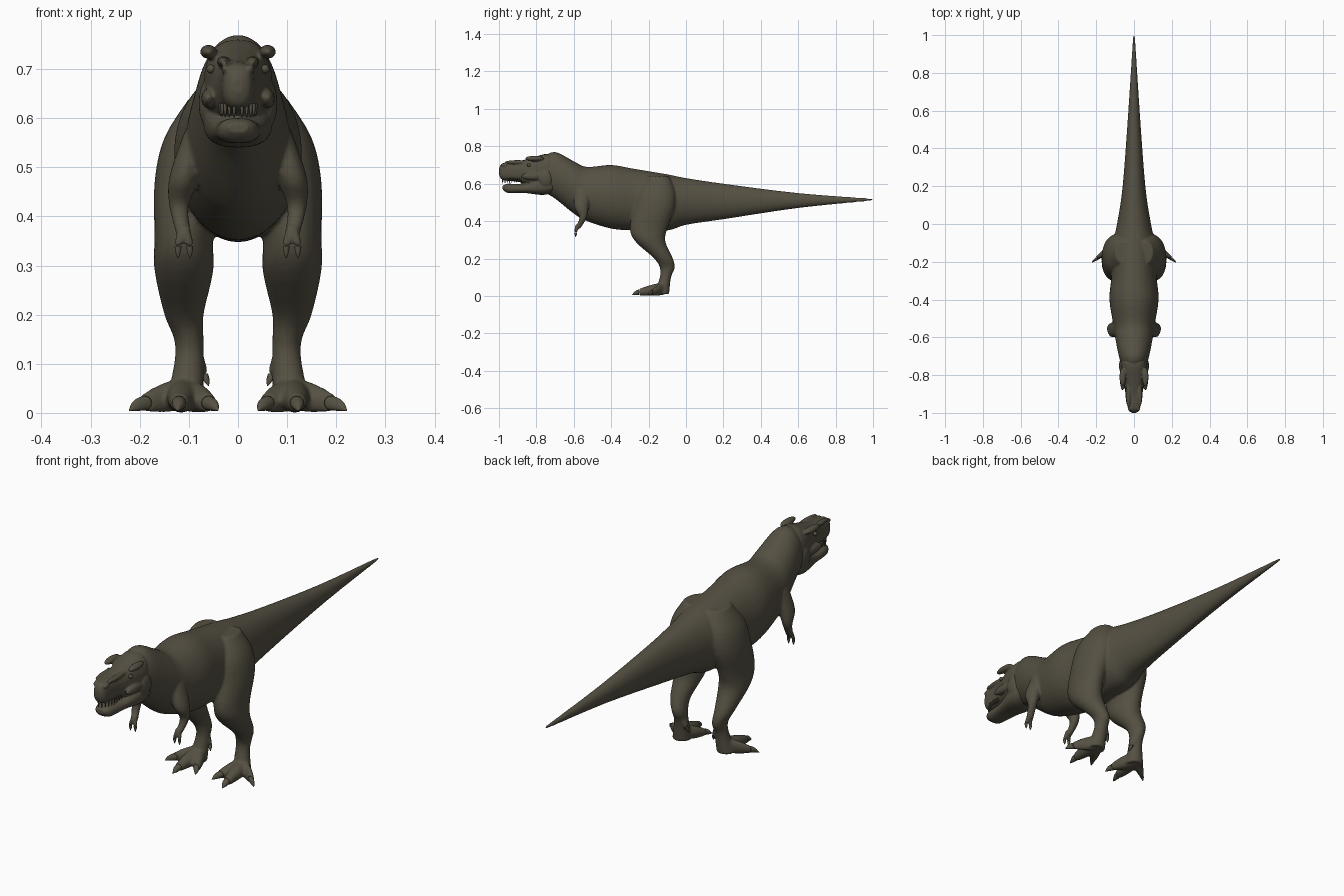
import bpy, bmesh, math
from mathutils import Matrix, Vector

default_cube = bpy.data.objects.get("Cube")
if default_cube:
    bpy.data.objects.remove(default_cube, do_unlink=True)

# One dull brown hide colour for everything
hide_colour = (0.09, 0.08, 0.055, 1)
hide = bpy.data.materials.new("brown hide")
hide.use_nodes = True
hide.diffuse_color = hide_colour
shader = hide.node_tree.nodes["Principled BSDF"]
shader.inputs["Base Color"].default_value = hide_colour
shader.inputs["Roughness"].default_value = 0.8


def spline(rows, steps=4):
    """Catmull-Rom resampling of section rows."""
    rows = [Vector(row) for row in rows]
    padded = [rows[0], *rows, rows[-1]]
    smooth = []
    for before, start, end, after in zip(padded, padded[1:], padded[2:], padded[3:]):
        leave, arrive = (end - before) / 2, (after - start) / 2
        for step in range(steps):
            t = step / steps
            ease = t * t * (3 - 2 * t)
            smooth.append(start.lerp(end, ease)
                          + leave * t * (1 - t) ** 2
                          - arrive * t * t * (1 - t))
    return smooth + [rows[-1]]


def signed_power(value, power):
    return math.copysign(abs(value) ** power, value)


def loft(bm, rows, along="y", side=1, power=1.0, segments=24):
    """Closed tube through rows of (x, y, z, half width, half depth)."""
    depth_axis = Vector((0, 0, 1)) if along == "y" else Vector((0, 1, 0))
    width_axis = Vector((1, 0, 0))
    rings = []
    for x, y, z, half_width, half_depth in spline(rows):
        ring = []
        for k in range(segments):
            angle = math.tau * k / segments
            across = signed_power(math.cos(angle), power) * half_width
            deep = signed_power(math.sin(angle), power) * half_depth
            centre = Vector((side * x, y, z))
            ring.append(bm.verts.new(centre + width_axis * across + depth_axis * deep))
        rings.append(ring)
    faces = [bm.faces.new(rings[0]), bm.faces.new(rings[-1])]
    for ring, following in zip(rings, rings[1:]):
        for k in range(segments):
            n = (k + 1) % segments
            faces.append(bm.faces.new((ring[k], ring[n], following[n], following[k])))
    bmesh.ops.recalc_face_normals(bm, faces=faces)


def profile(rows):
    """Turn (y, bottom, top, half width) rows into centred loft sections."""
    return [(0, y, (low + high) / 2, width, (high - low) / 2)
            for y, low, high, width in rows]


def taper(bm, start, end, thick, thin, side, arch=0.0):
    """Tapering, optionally arched, digit, claw or tooth between two points."""
    start, end = Vector(start), Vector(end)
    reach = end - start
    along = "y" if abs(reach.y) > abs(reach.z) else "z"
    rows = []
    for t in (0, 0.5, 1):
        point = start + reach * t
        radius = thick + (thin - thick) * t * t
        point.z += arch * math.sin(math.pi * t)
        rows.append((*point, radius, radius))
    loft(bm, rows, along, side, segments=12)


def blob(bm, centre, size, side):
    """Ellipsoid swelling with the given half sizes."""
    x, y, z = centre
    place = Matrix.Translation((side * x, y, z)) @ Matrix.Diagonal((*size, 1))
    bmesh.ops.create_uvsphere(bm, u_segments=20, v_segments=12, radius=1, matrix=place)


def finish(name, bm, voxel=0.0, relax=0):
    """Make the object; a voxel size blends its overlapping volumes into one skin."""
    mesh = bpy.data.meshes.new(name)
    bm.to_mesh(mesh)
    bm.free()
    mesh.materials.append(hide)
    mesh.shade_smooth()
    part = bpy.data.objects.new(name, mesh)
    bpy.context.collection.objects.link(part)
    if voxel:
        blend = part.modifiers.new("blend", "REMESH")
        blend.mode = "VOXEL"
        blend.voxel_size = voxel
        blend.use_smooth_shade = True
        soften = part.modifiers.new("soften", "SMOOTH")
        soften.factor = 0.5
        soften.iterations = relax


# Neck, trunk and tail
body = bmesh.new()
claws = bmesh.new()
trunk_profile = profile([
    (-.77, .56, .74, .06), (-.7, .52, .77, .08), (-.6, .44, .72, .1),
    (-.53, .4, .69, .11), (-.4, .36, .7, .13), (-.28, .35, .68, .12),
    (-.1, .35, .65, .11), (0, .38, .63, .09), (.2, .41, .6, .06),
    (.6, .47, .55, .03), (1, .51, .52, .005)])
loft(body, trunk_profile, segments=40)

# Thigh, shin and metatarsus, from the hip down
leg_sections = [
    (.06, -.15, .64, .04, .06), (.09, -.16, .56, .06, .1),
    (.1, -.17, .47, .07, .11), (.11, -.2, .36, .06, .1),
    (.11, -.19, .29, .06, .08), (.11, -.12, .2, .04, .05),
    (.1, -.1, .15, .03, .04), (.1, -.11, .1, .03, .03),
    (.11, -.13, .01, .04, .04)]

# Shoulder, upper arm and forearm
arm_sections = [
    (.09, -.55, .57, .02, .04), (.11, -.56, .48, .03, .04),
    (.12, -.55, .42, .02, .02), (.11, -.58, .36, .015, .015)]

ankle = Vector((.11, -.12, .04))
wrist = Vector((.11, -.58, .38))
heel = Vector((.09, -.1, .13))
for side in (1, -1):
    loft(body, leg_sections, "z", side)
    loft(body, arm_sections, "z", side)
    # Three toes, each ending in a claw
    for toe_tip in ((.12, -.25, .02), (.19, -.18, .02), (.06, -.21, .02)):
        tip = Vector(toe_tip)
        taper(body, ankle, tip, .034, .018, side)
        claw_tip = tip + (tip - ankle).normalized() * .04
        claw_tip.z = .005
        taper(claws, tip, claw_tip, .015, .001, side, arch=.003)
    # Heel toe with its claw
    heel_tip = Vector((.07, -.1, .08))
    taper(body, heel, heel_tip, .015, .01, side)
    taper(claws, heel_tip, (.06, -.11, .055), .009, .001, side)
    # Two clawed fingers
    for spread in (-.012, .012):
        knuckle = wrist + Vector((spread, -.01, -.04))
        taper(body, wrist, knuckle, .012, .008, side)
        taper(claws, knuckle, knuckle + Vector((0, 0, -.025)), .007, .001, side)
finish("body", body, voxel=.0055, relax=5)
finish("claws", claws)

# Skull and lower jaw
head = bmesh.new()
skull_profile = profile([
    (-1, .65, .68, .01), (-.98, .62, .71, .03), (-.9, .61, .72, .04),
    (-.82, .59, .74, .06), (-.74, .56, .76, .07), (-.68, .58, .74, .05)])
jaw_profile = profile([
    (-.98, .57, .59, .02), (-.95, .55, .6, .04), (-.86, .55, .6, .05),
    (-.76, .54, .64, .07), (-.69, .56, .63, .06)])
loft(head, skull_profile, power=.8)
loft(head, jaw_profile, power=.8)
eyes = bmesh.new()
for side in (1, -1):
    # Brow horn, snout ridge, cheek, jaw muscle and nostril rim
    blob(head, (.06, -.81, .735), (.017, .05, .014), side)
    blob(head, (.03, -.9, .715), (.013, .07, .011), side)
    blob(head, (.06, -.82, .64), (.015, .06, .02), side)
    blob(head, (.06, -.75, .63), (.02, .04, .05), side)
    blob(head, (.024, -.97, .7), (.01, .02, .01), side)
    blob(eyes, (.055, -.84, .7), (.009, .01, .009), side)
finish("head", head, voxel=.004, relax=2)
finish("eyes", eyes)

# Upper teeth follow the lip from the snout tip backwards
teeth = bmesh.new()
teeth_per_side = 9
for i in range(teeth_per_side):
    back = i / teeth_per_side
    curve = math.sin(min(back * 2, 1) * math.pi / 2)
    root = Vector((.008 + .028 * curve, -.98 + .11 * back, .63))
    tip = root - Vector((0, 0, .03 - .01 * back))
    for side in (1, -1):
        taper(teeth, root, tip, .004, .001, side)
finish("teeth", teeth)
